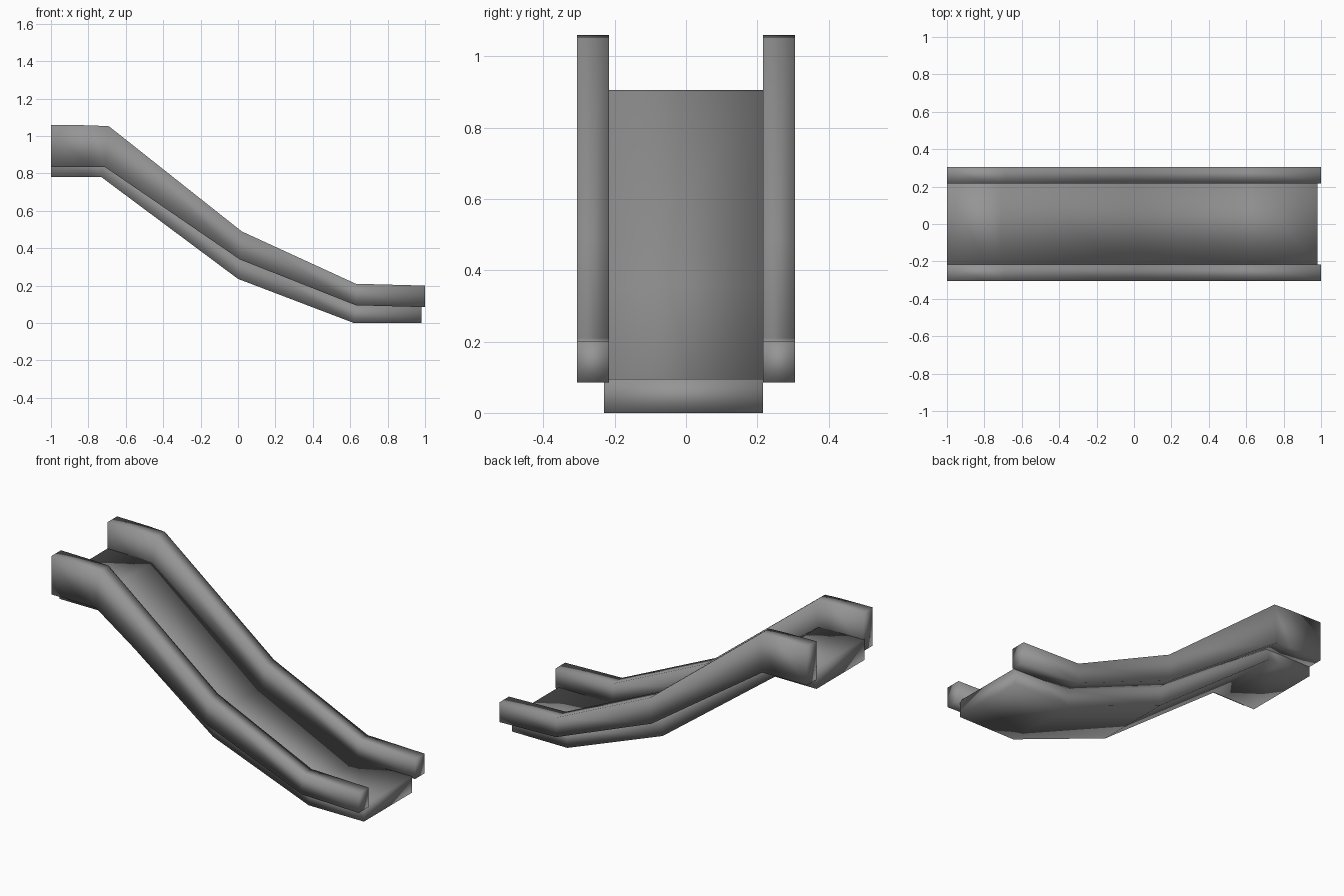
import bpy
import bmesh

cube = bpy.data.objects.get("Cube")
if cube:
    bpy.data.objects.remove(cube, do_unlink=True)

# One grey for the whole slide
grey = bpy.data.materials.new("slide grey")
grey.use_nodes = True
color = (0.3, 0.3, 0.3, 1.0)
grey.diffuse_color = color
grey.node_tree.nodes["Principled BSDF"].inputs["Base Color"].default_value = color


def sweep_box(name, sections, y0, y1):
    """Closed bar of rectangular sections; each is (x bottom, z bottom, x top, z top)."""
    bm = bmesh.new()
    loops = []
    for xb, zb, xt, zt in sections:
        corners = ((xb, y0, zb), (xb, y1, zb), (xt, y1, zt), (xt, y0, zt))
        loops.append([bm.verts.new(c) for c in corners])
    for a, b in zip(loops, loops[1:]):
        for i in range(4):
            j = (i + 1) % 4
            bm.faces.new((a[i], a[j], b[j], b[i]))
    bm.faces.new(loops[0])
    bm.faces.new(loops[-1])
    bmesh.ops.recalc_face_normals(bm, faces=bm.faces)
    mesh = bpy.data.meshes.new(name)
    bm.to_mesh(mesh)
    bm.free()
    mesh.shade_smooth()
    mesh.materials.append(grey)
    obj = bpy.data.objects.new(name, mesh)
    bpy.context.collection.objects.link(obj)
    return obj


# Sliding bed, slightly off centre under the rails
bed = [
    (-1.0, 0.78, -1.0, 0.905),
    (-0.8, 0.78, -0.79, 0.905),
    (-0.73, 0.78, -0.71, 0.9),
    (0.0, 0.236, 0.01, 0.36),
    (0.62, 0.0, 0.63, 0.095),
    (0.98, 0.0, 0.98, 0.095),
]
sweep_box("slide_bed", bed, -0.23, 0.216)

# Side rails, tall at the top and low at the exit
rail = [
    (-1.0, 0.835, -1.0, 1.06),
    (-0.8, 0.835, -0.79, 1.057),
    (-0.71, 0.833, -0.69, 1.052),
    (0.01, 0.34, 0.02, 0.49),
    (0.63, 0.095, 0.63, 0.21),
    (1.0, 0.085, 1.0, 0.2),
]
for name, y in (("right_rail", -0.261), ("left_rail", 0.261)):
    sweep_box(name, rail, y - 0.045, y + 0.045)
